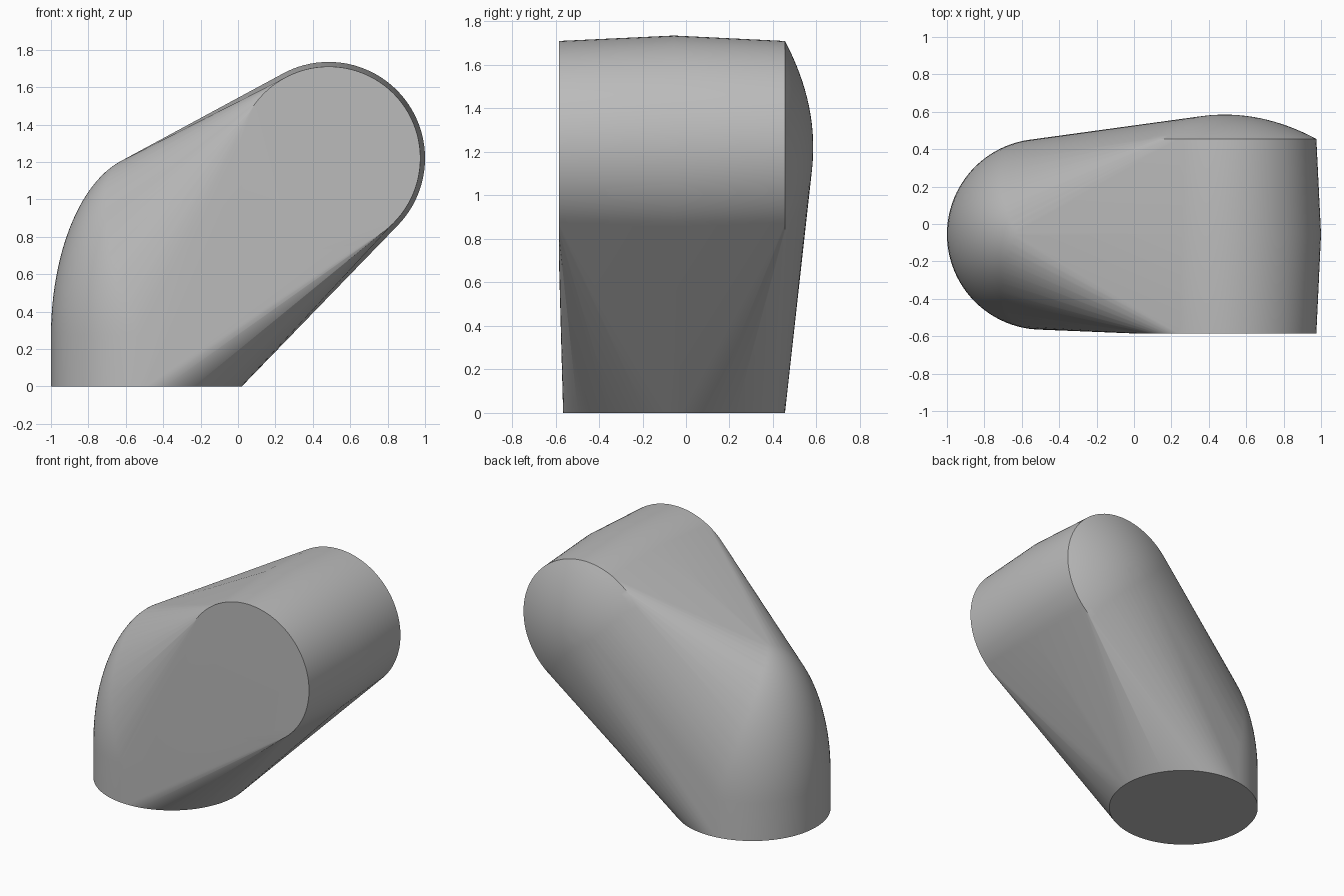
import bpy, bmesh
from math import sin, cos, pi
from mathutils import Vector

cube = bpy.data.objects.get("Cube")
if cube:
    bpy.data.objects.remove(cube, do_unlink=True)

SEGMENTS = 96
bm = bmesh.new()


def ring(center, radius, u, v):
    """Add a circle of points in the plane of u and v."""
    for i in range(SEGMENTS):
        a = 2 * pi * i / SEGMENTS
        bm.verts.new(center + radius * (cos(a) * u + sin(a) * v))


X, Y, Z = Vector((1, 0, 0)), Vector((0, 1, 0)), Vector((0, 0, 1))

# Upright foot: short cylinder topped by a tall half ellipsoid
foot = Vector((-0.49, -0.055, 0))
foot_radius, dome_base, dome_height = 0.51, 0.27, 0.97
ring(foot, foot_radius, X, Y)
STEPS = 28
for k in range(STEPS):
    a = pi / 2 * k / STEPS
    ring(foot + Z * (dome_base + dome_height * sin(a)), foot_radius * cos(a), X, Y)

# Horizontal barrel with a slight bulge, open end facing the front
axis = Vector((0.485, 0, 1.22))
for y, radius in ((-0.585, 0.49), (-0.055, 0.515), (0.455, 0.49)):
    ring(axis + Y * y, radius, X, Z)

# Shallow rounded cap on the back of the barrel
cap_rise = 0.13
for k in range(1, 13):
    t = 1 - k / 13
    ring(axis + Y * (0.455 + cap_rise * (1 - t * t)), 0.49 * t, X, Z)

# Stretch one skin over both parts
result = bmesh.ops.convex_hull(bm, input=bm.verts)
loose = {g for key in ("geom_interior", "geom_unused") for g in result[key]
         if isinstance(g, bmesh.types.BMVert)}
bmesh.ops.delete(bm, geom=[v for v in loose if v.is_valid], context="VERTS")
bmesh.ops.dissolve_limit(bm, angle_limit=0.002, verts=bm.verts, edges=bm.edges)
bmesh.ops.recalc_face_normals(bm, faces=bm.faces)

mesh = bpy.data.meshes.new("elbow_body")
bm.to_mesh(mesh)
bm.free()
body = bpy.data.objects.new("elbow_body", mesh)
bpy.context.collection.objects.link(body)

# Plain grey
grey = bpy.data.materials.new("plain_grey")
grey.use_nodes = True
colour = (0.5, 0.5, 0.5, 1)
grey.diffuse_color = colour
grey.node_tree.nodes["Principled BSDF"].inputs["Base Color"].default_value = colour
mesh.materials.append(grey)

bpy.context.view_layer.objects.active = body
body.select_set(True)
bpy.ops.object.shade_smooth_by_angle(angle=pi / 7)
